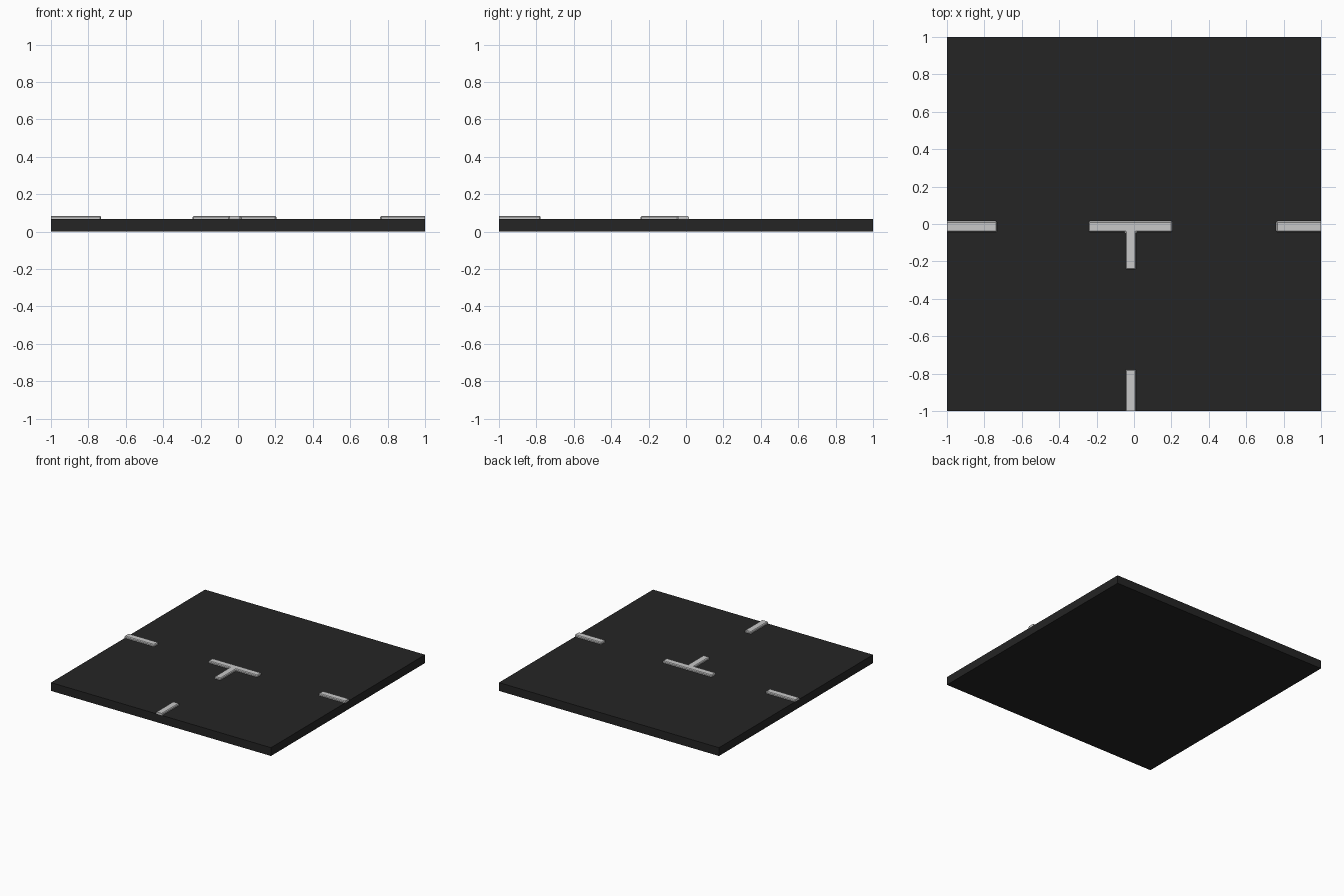
import bpy, bmesh

if "Cube" in bpy.data.objects:
    bpy.data.objects.remove(bpy.data.objects["Cube"])

SLAB_TOP = 0.068
MARK_TOP = 0.084


def material(name, value):
    m = bpy.data.materials.new(name)
    m.diffuse_color = (value, value, value, 1)
    m.use_nodes = True
    m.node_tree.nodes["Principled BSDF"].inputs["Base Color"].default_value = m.diffuse_color
    return m


asphalt = material("dark_asphalt", 0.018)
paint = material("light_grey_paint", 0.58)


def plate(name, outline, z0, z1, mat, bevel=0.0):
    """Extrude a flat outline; soften top edges that are not on the tile border."""
    bm = bmesh.new()
    face = bm.faces.new([bm.verts.new((x, y, z0)) for x, y in outline])
    top = bmesh.ops.extrude_face_region(bm, geom=[face], use_keep_orig=True)["geom"]
    for v in top:
        if isinstance(v, bmesh.types.BMVert):
            v.co.z = z1
    bmesh.ops.recalc_face_normals(bm, faces=bm.faces)
    if bevel:
        def on_border(e):
            return any(all(abs(abs(v.co[i]) - 1) < 1e-4 for v in e.verts) for i in (0, 1))
        edges = [e for e in bm.edges if not on_border(e)
                 and max(v.co.z for v in e.verts) > z1 - 1e-4]
        bmesh.ops.bevel(bm, geom=edges, offset=bevel, segments=1,
                        affect='EDGES', clamp_overlap=True)
    me = bpy.data.meshes.new(name)
    bm.to_mesh(me)
    bm.free()
    me.materials.append(mat)
    ob = bpy.data.objects.new(name, me)
    bpy.context.collection.objects.link(ob)


def rect(x0, x1, y0, y1):
    return [(x0, y0), (x1, y0), (x1, y1), (x0, y1)]


# road slab
plate("road_slab", rect(-1, 1, -1, 1), 0, SLAB_TOP, asphalt)

# dashes running off the three open edges
Y0, Y1 = -0.043, 0.015
X0, X1 = -0.046, 0.012
for name, box in (("left_dash", (-1, -0.732, Y0, Y1)),
                  ("right_dash", (0.76, 1, Y0, Y1)),
                  ("front_dash", (X0, X1, -1, -0.777))):
    plate(name, rect(*box), SLAB_TOP, MARK_TOP, paint, 0.006)

# T-shaped junction marking in the middle
plate("junction_marking",
      [(-0.243, Y0), (X0, Y0), (X0, -0.243), (X1, -0.243),
       (X1, Y0), (0.205, Y0), (0.205, Y1), (-0.243, Y1)],
      SLAB_TOP, MARK_TOP, paint, 0.006)
